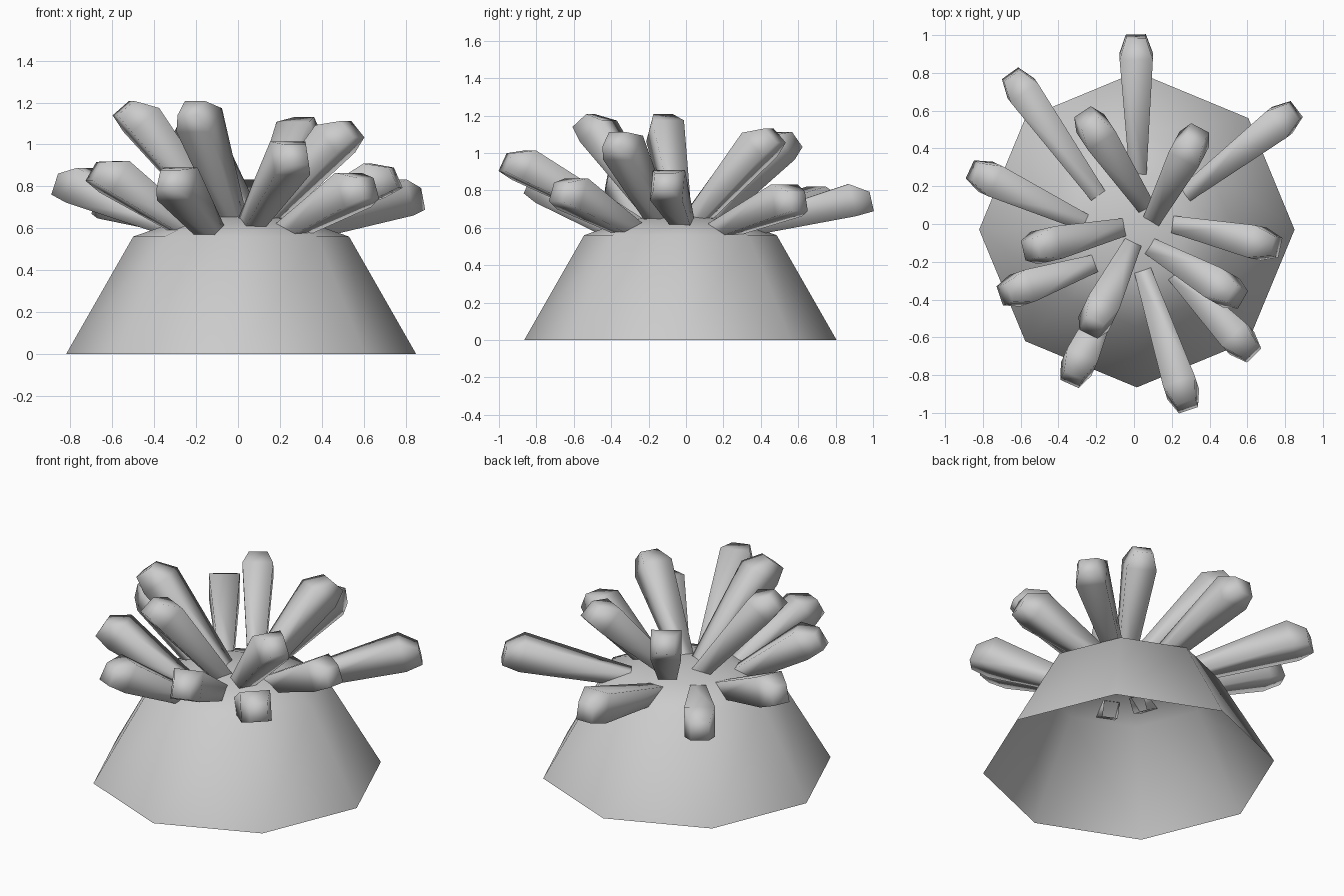
import bpy, bmesh, math
from mathutils import Vector

cube = bpy.data.objects.get("Cube")
if cube:
    bpy.data.objects.remove(cube, do_unlink=True)

GREY = (0.6, 0.6, 0.6, 1.0)
mat = bpy.data.materials.new("stone grey")
mat.use_nodes = True
mat.diffuse_color = GREY
mat.node_tree.nodes["Principled BSDF"].inputs["Base Color"].default_value = GREY

CENTRE = Vector((0.015, -0.03, 0))


def loft(name, rings, tip=None, close_end=False):
    """Skin a list of point rings; finish with an apex point or an end face."""
    bm = bmesh.new()
    loops = [[bm.verts.new(p) for p in ring] for ring in rings]
    n = len(loops[0])
    for low, high in zip(loops, loops[1:]):
        for i in range(n):
            j = (i + 1) % n
            bm.faces.new((low[i], low[j], high[j], high[i]))
    if tip is not None:
        apex = bm.verts.new(tip)
        for i in range(n):
            bm.faces.new((loops[-1][i], loops[-1][(i + 1) % n], apex))
    if close_end:
        bm.faces.new(loops[-1])
    for f in bm.faces:
        f.smooth = True
    mesh = bpy.data.meshes.new(name)
    bm.to_mesh(mesh)
    bm.free()
    mesh.materials.append(mat)
    obj = bpy.data.objects.new(name, mesh)
    bpy.context.scene.collection.objects.link(obj)
    return obj


def octagon(radius, z):
    return [CENTRE + Vector((radius * math.cos(math.tau * i / 8),
                             radius * math.sin(math.tau * i / 8), z)) for i in range(8)]


# Mound: open eight-sided cone with a shallow domed top
loft("mound", [octagon(0.835, 0), octagon(0.515, 0.56), octagon(0.27, 0.645)],
     tip=CENTRE + Vector((0, 0, 0.68)))


def mound_height(x, y):
    r = math.hypot(x - CENTRE.x, y - CENTRE.y)
    return 0.68 - 0.13 * r if r < 0.27 else 0.645 - 0.35 * (r - 0.27)


def polyp(name, x, y, end):
    """Square tapering stalk, wider outwards, with a drooping bevelled cap."""
    base = Vector((x, y, mound_height(x, y)))
    end = Vector(end)
    axis = (end - base).normalized()
    side = axis.cross(Vector((0, 0, 1))).normalized()
    up = side.cross(axis)

    def square(centre, half):
        return [centre + side * half * a + up * half * b
                for a, b in ((1, -1), (1, 1), (-1, 1), (-1, -1))]

    shoulder = end - axis * 0.1 + up * 0.02
    loft(name, [square(base - axis * 0.08, 0.045), square(shoulder, 0.088),
                square(end - up * 0.01, 0.053)], close_end=True)


# Polyps: foot on the mound (x, y) and centre of the end face
POLYPS = [
    (0.02, 0.35, (0.01, 0.99, 0.75)),
    (-0.24, 0.22, (-0.65, 0.79, 0.73)),
    (0.03, 0.14, (-0.25, 0.56, 1.08)),
    (0.12, 0.07, (0.33, 0.47, 1.1)),
    (0.34, 0.21, (0.85, 0.6, 0.75)),
    (0.29, -0.02, (0.75, -0.12, 0.85)),
    (0.14, -0.15, (0.54, -0.38, 1.08)),
    (0.27, -0.32, (0.62, -0.68, 0.8)),
    (0.07, -0.32, (0.28, -0.96, 0.96)),
    (-0.03, -0.15, (-0.22, -0.54, 1.18)),
    (-0.14, -0.4, (-0.33, -0.82, 0.84)),
    (-0.27, -0.23, (-0.68, -0.37, 0.88)),
    (-0.11, -0.03, (-0.54, -0.13, 1.18)),
    (-0.33, 0.04, (-0.85, 0.28, 0.82)),
]
for i, (x, y, end) in enumerate(POLYPS, 1):
    polyp(f"polyp_{i}", x, y, end)
